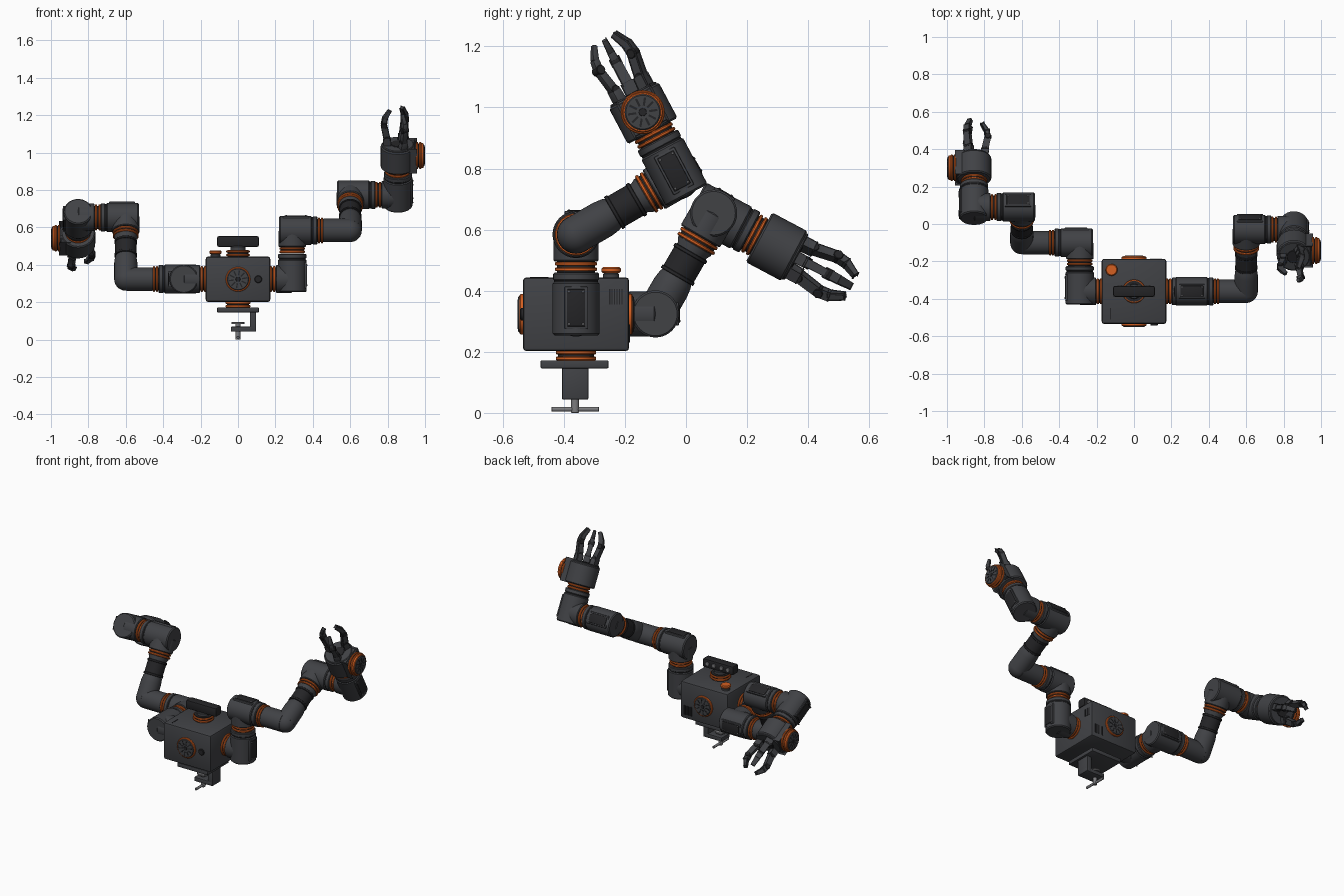
import bpy, bmesh, math
from mathutils import Vector as V, Matrix

if "Cube" in bpy.data.objects:
    bpy.data.objects.remove(bpy.data.objects["Cube"])


def material(name, c):
    m = bpy.data.materials.new(name)
    m.diffuse_color = (*c, 1)
    m.use_nodes = True
    m.node_tree.nodes["Principled BSDF"].inputs["Base Color"].default_value = m.diffuse_color
    return m


GREY = material("charcoal", (0.052, 0.054, 0.06))
DARK = material("black_rubber", (0.018, 0.018, 0.02))
ORANGE = material("orange", (0.66, 0.115, 0.015))
STEEL = material("steel", (0.2, 0.2, 0.21))


def finish(name, bm, mat):
    bmesh.ops.recalc_face_normals(bm, faces=bm.faces)
    me = bpy.data.meshes.new(name)
    bm.to_mesh(me)
    bm.free()
    ob = bpy.data.objects.new(name, me)
    bpy.context.collection.objects.link(ob)
    me.materials.append(mat)
    bpy.context.view_layer.objects.active = ob
    bpy.ops.object.select_all(action='DESELECT')
    ob.select_set(True)
    bpy.ops.object.shade_smooth_by_angle(angle=math.radians(32))
    return ob


def lathe(name, o, axis, prof, mat, seg=40):
    """Spin (radius, height) points around an axis through o."""
    z = V(axis).normalized()
    rot = z.to_track_quat('Z', 'Y')
    bm = bmesh.new()
    rows = []
    for r, h in prof:
        rows.append([bm.verts.new(V(o) + rot @ V((r * math.cos(t), r * math.sin(t), h)))
                     for t in (2 * math.pi * i / seg for i in range(seg))])
    for a, b in zip(rows, rows[1:]):
        for i in range(seg):
            j = (i + 1) % seg
            bm.faces.new((a[i], a[j], b[j], b[i]))
    bm.faces.new(rows[0])
    bm.faces.new(rows[-1])
    return finish(name, bm, mat)


def cyl(name, o, axis, h0, h1, r, mat=GREY, c=0.004, seg=40):
    return lathe(name, o, axis, [(r - c, h0), (r, h0 + c), (r, h1 - c), (r - c, h1)], mat, seg)


def box(name, centre, size, mat=GREY, bev=0.004, zdir=(0, 0, 1), xdir=(1, 0, 0), taper=1):
    """Bevelled box with its own z and x directions, optionally tapered at the top."""
    z = V(zdir).normalized()
    x = V(xdir)
    x = (x - z * x.dot(z)).normalized()
    rot = Matrix((x, z.cross(x), z)).transposed()
    bm = bmesh.new()
    bmesh.ops.create_cube(bm, size=1)
    for v in bm.verts:
        k = taper if v.co.z > 0 else 1
        v.co = V(centre) + rot @ V((v.co.x * size[0] * k, v.co.y * size[1] * k, v.co.z * size[2]))
    if bev:
        bmesh.ops.bevel(bm, geom=bm.edges[:], offset=bev, segments=2, affect='EDGES', profile=0.5)
    return finish(name, bm, mat)


def rings(name, o, axis, h0, h1, r=0.069):
    """Joint seal: dark core with two orange bands."""
    cyl(name + "_seal_core", o, axis, h0 - 0.004, h1 + 0.004, r - 0.007, DARK, 0)
    w = (h1 - h0) * 0.4
    cyl(name + "_seal_band_a", o, axis, h0, h0 + w, r, ORANGE, 0.003)
    cyl(name + "_seal_band_b", o, axis, h1 - w, h1, r, ORANGE, 0.003)


def vent_cap(name, o, axis, h0, h1, r=0.066):
    """Round motor cap with an orange rim and vent slots."""
    a = V(axis).normalized()
    side = a.orthogonal().normalized()
    cyl(name + "_rim", o, a, h0, h1 - 0.005, r, ORANGE, 0.003)
    cyl(name + "_face", o, a, h0, h1, r - 0.007, GREY)
    cyl(name + "_hub", o, a, h0, h1 + 0.002, 0.013, DARK, 0.001, 20)
    for i in range(10):
        d = Matrix.Rotation(math.tau * i / 10, 3, a) @ side
        box(name + "_slot", V(o) + a * h1 + d * 0.035, (0.007, 0.027, 0.003), DARK, 0, a, a.cross(d))


def housing(name, p, inp, out):
    """Right-angle motor housing with a cover plate opposite its input."""
    cyl(name + "_body", p, out, -0.07, 0.105, 0.077, GREY, 0.006)
    cyl(name + "_lip", p, out, 0.109, 0.135, 0.075)
    cyl(name + "_gap", p, out, 0.09, 0.12, 0.072, DARK, 0)
    cyl(name + "_input", p, inp, -0.088, 0, 0.074)
    c = p + out * 0.02
    side = inp.cross(out)
    box(name + "_cover_frame", c + inp * 0.066, (0.076, 0.14, 0.022), GREY, 0.004, inp, side)
    box(name + "_cover", c + inp * 0.071, (0.06, 0.122, 0.018), DARK, 0.003, inp, side)
    for i in (-1, 1):
        for j in (-1, 1):
            cyl(name + "_screw", c + side * 0.023 * i + out * 0.053 * j, inp,
                0.07, 0.082, 0.004, STEEL, 0.001, 10)


def hand(name, p, w, x):
    """Three-fingered gripper along w, with its side motor towards x."""
    u = w.cross(x)
    cyl(name + "_palm", p, w, 0.168, 0.3, 0.092, GREY, 0.006)
    cyl(name + "_palm_rim", p, w, 0.29, 0.308, 0.085)
    cyl(name + "_palm_pad", p, w, 0.29, 0.311, 0.038, DARK, 0.002)
    c = p + w * 0.238
    box(name + "_motor_mount", c + x * 0.07, (0.13, 0.13, 0.05), GREY, 0.008, x, w)
    rings(name + "_motor", c, x, 0.097, 0.125, 0.072)
    vent_cap(name + "_motor_cap", c, x, 0.12, 0.143)
    for k, ang in enumerate((60, 180, 300)):
        t = math.radians(ang)
        r = x * math.cos(t) + u * math.sin(t)
        tan = w.cross(r)
        q = [c + w * a + r * b for a, b in
             ((0.055, 0.056), (0.105, 0.058), (0.187, 0.074), (0.222, 0.069), (0.266, 0.045))]
        n = f"{name}_finger_{k + 1}"
        for i, (wd, dp) in enumerate(((0.042, 0.036), (0.03, 0.03), (0.028, 0.027), (0.025, 0.024))):
            d = q[i + 1] - q[i]
            box(f"{n}_segment_{i + 1}", (q[i] + q[i + 1]) / 2, (wd, dp, d.length + 0.004),
                GREY, 0.004, d, tan, 0.72 if i == 3 else 0.92)
        for i in (1, 2):
            cyl(f"{n}_hinge", q[i], tan, -0.019, 0.019, 0.016, DARK, 0.002, 20)


def arm(name, s, shoulder, fore, wrist):
    """Arm on side s; the three angles turn its links in the y-z plane."""
    x = V((s, 0, 0))
    d1, d2, d3 = (V((0, math.cos(math.radians(a)), math.sin(math.radians(a))))
                  for a in (shoulder, fore, wrist))
    p1 = V((s * 0.29, -0.36, 0.324))
    p2 = p1 + d1 * 0.26
    pe = p2 + x * 0.31
    p3 = pe + d2 * 0.381
    p4 = p3 + x * 0.255
    for n, p, i, o in (("shoulder", p1, x, d1), ("upper_arm", p2, d1, x),
                       ("wrist_a", p3, d2, x), ("wrist_b", p4, x, d3)):
        rings(f"{name}_{n}", p, i, -0.12, -0.09)
        housing(f"{name}_{n}_housing", p, i, o)
    # elbow bend and forearm
    rings(name + "_elbow", pe, x, -0.172, -0.146)
    cyl(name + "_elbow_tube", pe, x, -0.146, 0, 0.063)
    ball = [(0.062 * math.cos(math.radians(a)), 0.062 * math.sin(math.radians(a)))
            for a in range(-85, 86, 10)]
    lathe(name + "_elbow_bend", pe, d2, ball, GREY)
    lathe(name + "_forearm", pe, d2, [(0.062, 0), (0.062, 0.1), (0.058, 0.13), (0.054, 0.14),
                                      (0.054, 0.24), (0.062, 0.255), (0.062, 0.262)], GREY)
    cyl(name + "_forearm_sleeve", pe, d2, 0.14, 0.235, 0.057, DARK)
    for h in (0.14, 0.222):
        cyl(name + "_forearm_clamp", pe, d2, h, h + 0.013, 0.061, DARK, 0.002)
    rings(name + "_hand", p4, d3, 0.137, 0.166)
    hand(name + "_hand", p4, d3, x)


# torso block
C = V((0, -0.36, 0.323))
box("torso", C, (0.345, 0.348, 0.242), GREY, 0.012)
vent_cap("torso_front_cap", C, (0, -1, 0), 0.165, 0.19)
vent_cap("torso_back_cap", C, (0, 1, 0), 0.165, 0.19)
cyl("torso_front_socket", (0.108, -0.36, 0.323), (0, -1, 0), 0.16, 0.183, 0.02, DARK, 0.003, 24)
box("torso_top_slit", (-0.125, -0.48, 0.444), (0.006, 0.06, 0.003), DARK, 0)
for i in range(6):
    box("torso_back_vent", (0.09 + i * 0.011, -0.186, 0.26), (0.005, 0.004, 0.06), DARK, 0)
    box("torso_side_vent", (0.1725, -0.25 + i * 0.008, 0.38), (0.003, 0.004, 0.05), DARK, 0)

# stop button
cyl("stop_button_base", (-0.12, -0.245, 0.44), (0, 0, 1), 0, 0.018, 0.026, GREY)
cyl("stop_button", (-0.12, -0.245, 0.44), (0, 0, 1), 0.018, 0.037, 0.032, ORANGE, 0.005)

# sensor head, looking to +y
rings("head_neck", (0, -0.36, 0), (0, 0, 1), 0.448, 0.476, 0.063)
cyl("head_neck_post", (0, -0.36, 0), (0, 0, 1), 0.476, 0.5, 0.04)
box("sensor_head", (0, -0.36, 0.525), (0.222, 0.058, 0.058), DARK, 0.009)
for i in (-0.075, -0.028, 0.028, 0.075):
    cyl("sensor_lens", (i, -0.36, 0.525), (0, 1, 0), 0.026, 0.033, 0.013, STEEL, 0.002, 20)

# table clamp under the torso
rings("base", (0, -0.36, 0), (0, 0, 1), 0.172, 0.204, 0.066)
box("clamp_plate", (0, -0.365, 0.159), (0.222, 0.222, 0.026), GREY, 0.003)
box("clamp_post", (0.08, -0.363, 0.1), (0.034, 0.086, 0.11), GREY, 0.003)
box("clamp_jaw", (0.03, -0.363, 0.057), (0.134, 0.086, 0.026), GREY, 0.003)
cyl("clamp_screw", (0, -0.363, 0), (0, 0, 1), 0.0, 0.09, 0.013, STEEL, 0.002, 20)
cyl("clamp_pad", (0, -0.363, 0), (0, 0, 1), 0.083, 0.094, 0.036, STEEL, 0.002)
cyl("clamp_handle", (0, -0.363, 0.012), (0, 1, 0), -0.078, 0.078, 0.008, STEEL, 0.002, 16)

arm("right_arm", 1, 90, 30, 118)
arm("left_arm", -1, 0, 60, -28)
